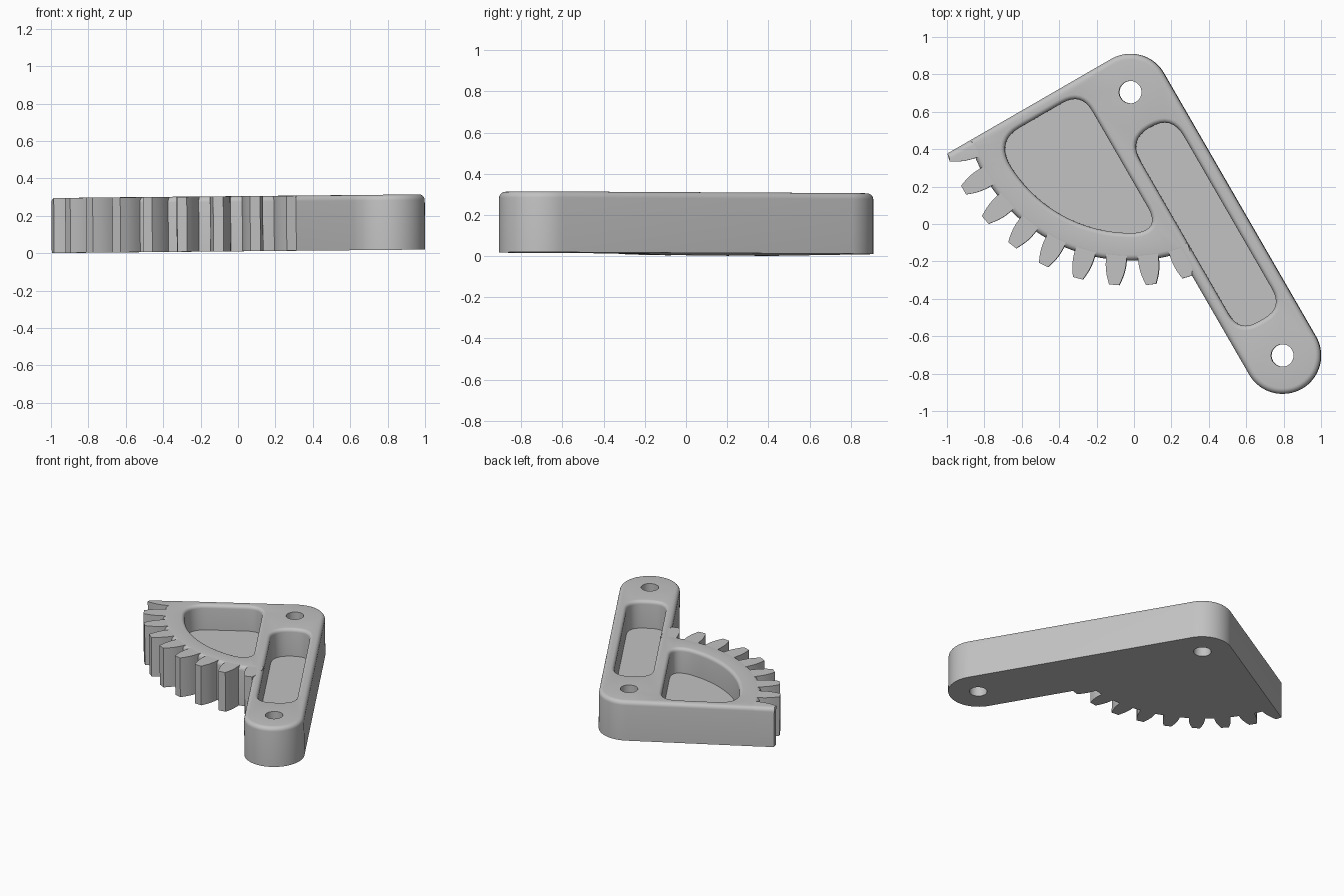
import bpy, bmesh
from math import sin, cos, pi, radians, sqrt, asin, degrees
from mathutils import Matrix, Vector

if "Cube" in bpy.data.objects:
    bpy.data.objects.remove(bpy.data.objects["Cube"], do_unlink=True)

THICK, ROUND, RIM = 0.295, 0.03, 0.025
ARM_R, ARM_LEN, HOLE_R = 0.205, 1.626, 0.06
ROOT_R, PITCH, FIRST = 0.9, 10.95, 259.5

# Parts are drawn with the pivot at the origin and the arm along +x
PLACE = (Matrix.Translation((0, 0, 0.01)) @ Matrix.Rotation(-0.0095, 4, 'Y')
         @ Matrix.Translation((-0.017, 0.705, 0)) @ Matrix.Rotation(radians(-60), 4, 'Z'))

grey = bpy.data.materials.new("light_grey")
grey.use_nodes = True
COLOUR = (0.54, 0.54, 0.54, 1)
grey.diffuse_color = COLOUR
grey.node_tree.nodes["Principled BSDF"].inputs["Base Color"].default_value = COLOUR


def arc(centre, r, start, end, n):
    angles = [radians(start + (end - start) * i / n) for i in range(n + 1)]
    return [Vector((centre + r * cos(t), r * sin(t))) for t in angles]


def corner(a, p, b, n=8):
    """Rounded corner at p running from a to b."""
    a, p, b = Vector(a), Vector(p), Vector(b)
    return [a * (1 - t) ** 2 + p * 2 * t * (1 - t) + b * t * t
            for t in (i / n for i in range(n + 1))]


def offset(loop, d):
    """Grow a counter-clockwise loop outward by d."""
    out = []
    for i, p in enumerate(loop):
        e1, e2 = (p - loop[i - 1]).normalized(), (loop[(i + 1) % len(loop)] - p).normalized()
        n1, n2 = Vector((e1.y, -e1.x)), Vector((e2.y, -e2.x))
        out.append(p + (n1 + n2) * d / (1 + n1.dot(n2)))
    return out


def rounded_edge(top, r, steps=5):
    """(inset, height) pairs rolling from the wall to the top face."""
    return [(r * (1 - cos(t)), top - r * (1 - sin(t)))
            for t in (pi / 2 * i / steps for i in range(steps + 1))]


def stack(bm, rings):
    """Skin a stack of (loop, height) rings; return first and last rings."""
    rows = [[bm.verts.new((p.x, p.y, z)) for p in loop] for loop, z in rings]
    for low, high in zip(rows, rows[1:]):
        for i in range(len(low)):
            bm.faces.new((low[i - 1], low[i], high[i], high[i - 1]))
    return rows[0], rows[-1]


def fill(bm, rows):
    edges = [bm.edges.get((r[i - 1], r[i])) for r in rows for i in range(len(r))]
    bmesh.ops.triangle_fill(bm, edges=edges, use_beauty=True, normal=(0, 0, 1))


def finish(bm, name):
    bmesh.ops.recalc_face_normals(bm, faces=bm.faces)
    mesh = bpy.data.meshes.new(name)
    bm.to_mesh(mesh)
    bm.free()
    mesh.materials.append(grey)
    obj = bpy.data.objects.new(name, mesh)
    bpy.context.collection.objects.link(obj)
    obj.matrix_world = PLACE
    bpy.ops.object.select_all(action='DESELECT')
    obj.select_set(True)
    bpy.context.view_layer.objects.active = obj
    bpy.ops.object.shade_smooth_by_angle(angle=radians(30))


# Body outline: pivot corner, root arc of the sector, rounded arm end
side = degrees(asin(ARM_R / ROOT_R))
outline = (arc(0, ARM_R, 90, 180, 16) + arc(0, ROOT_R, 270 - side, 360 - side, 60)
           + arc(ARM_LEN, ARM_R, -90, 90, 32))

# Slot pocket in the arm
u0, u1, v0, v1, near, far = 0.215, 1.405, -0.138, 0.13, 0.132, 0.115
slot = (corner((u0, v1 - near), (u0, v1), (u0 + near, v1))[::-1]
        + corner((u0, v0 + near), (u0, v0), (u0 + near, v0))
        + corner((u1 - far, v0), (u1, v0), (u1, v0 + far))
        + corner((u1, v1 - far), (u1, v1), (u1 - far, v1)))

# Fan-shaped pocket in the sector
r, back, inner = 0.753, -0.132, -0.227
sweep = arc(0, r, 270, 332, 28)
fan = (corner((back + 0.12, inner), (back, inner), (back, inner - 0.12))
       + corner((back, -0.61), (back, -sqrt(r * r - back * back)), sweep[0])
       + sweep[1:-1]
       + corner(sweep[-1], (sqrt(r * r - inner * inner), inner), (0.58, inner)))

# Body with pockets and pivot holes
bm = bmesh.new()
bottom, top = stack(bm, [(outline, 0)]
                    + [(offset(outline, -d), z) for d, z in rounded_edge(THICK, ROUND)])
bottoms, tops = [bottom], [top]
for pocket, floor_z in ((slot, 0.09), (fan, 0.108)):
    floor, rim = stack(bm, [(pocket, floor_z)]
                       + [(offset(pocket, d), z) for d, z in rounded_edge(THICK, RIM)])
    bm.faces.new(floor)
    tops.append(rim)
for centre in (0, ARM_LEN):
    circle = arc(centre, HOLE_R, 0, 348.75, 31)
    low, high = stack(bm, [(circle, 0), (circle, THICK)])
    bottoms.append(low)
    tops.append(high)
fill(bm, bottoms)
fill(bm, tops)
finish(bm, "sector_arm_body")

# Gear teeth; the first is trimmed flush with the straight back edge
FLANK = [(0.86, 0.056), (0.9, 0.055), (0.93, 0.054), (0.96, 0.05),
         (0.985, 0.044), (1.01, 0.036), (1.034, 0.027)]
tooth = ([Vector((d, -w)) for d, w in FLANK] + [Vector((d, w)) for d, w in FLANK[::-1]])
for k in range(9):
    turn = Matrix.Rotation(radians(FIRST + PITCH * k), 2)
    shape = [turn @ p for p in tooth]
    bm = bmesh.new()
    rings = [(0, 0.0005)] + rounded_edge(THICK - 0.0008, ROUND)
    low, high = stack(bm, [([Vector((max(p.x, d - ARM_R), p.y)) for p in shape], z)
                           for d, z in rings])
    bm.faces.new(low)
    bm.faces.new(high)
    finish(bm, f"gear_tooth_{k + 1}")
